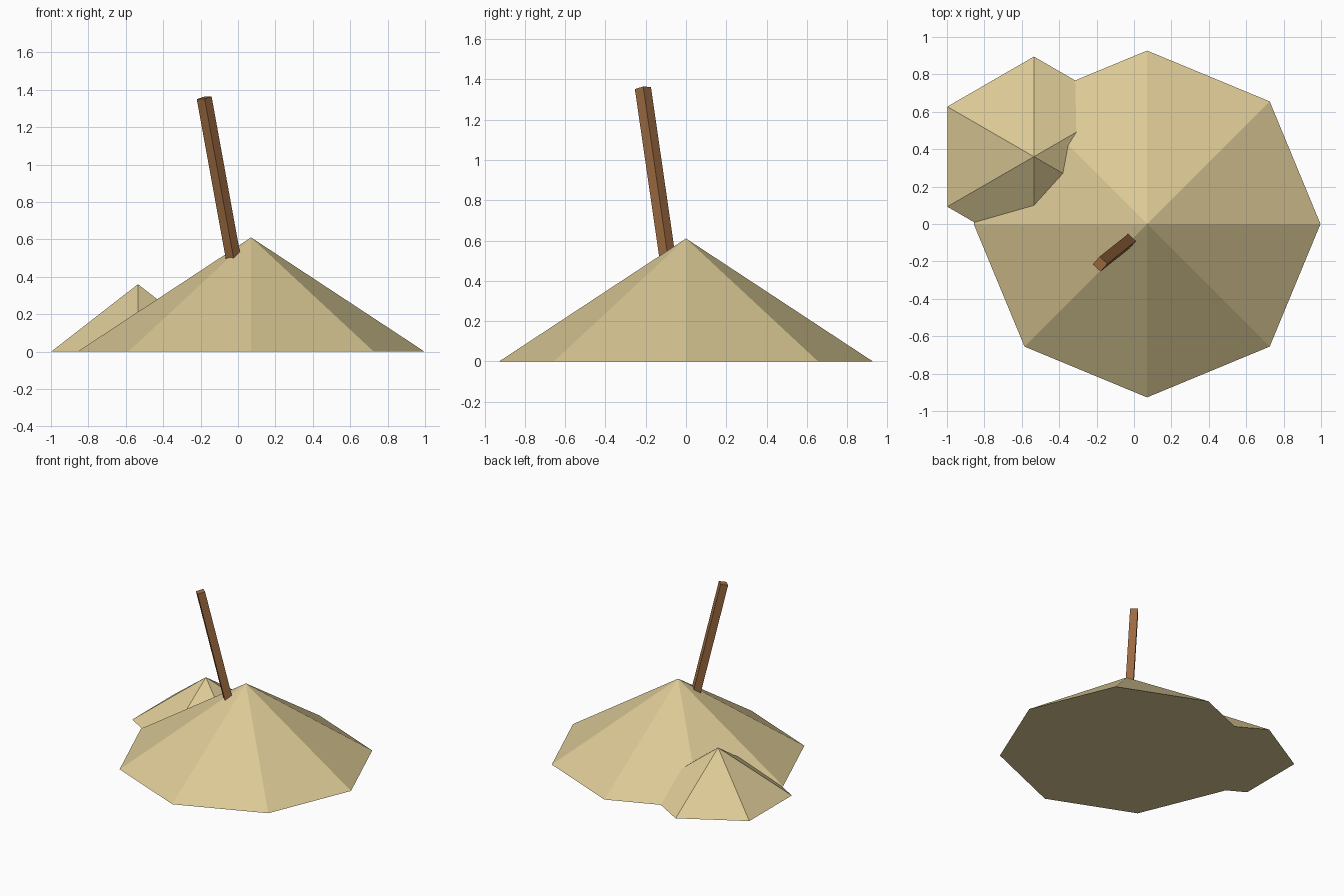
import bpy, bmesh, math
from mathutils import Vector, Matrix

if "Cube" in bpy.data.objects:
    bpy.data.objects.remove(bpy.data.objects["Cube"])


def material(name, color):
    mat = bpy.data.materials.new(name)
    mat.diffuse_color = (*color, 1)
    mat.use_nodes = True
    mat.node_tree.nodes["Principled BSDF"].inputs["Base Color"].default_value = mat.diffuse_color
    return mat


sand = material("sand", (0.708, 0.584, 0.301))
wood = material("brown wood", (0.352, 0.153, 0.054))


def make_object(name, bm, mat):
    mesh = bpy.data.meshes.new(name)
    bmesh.ops.recalc_face_normals(bm, faces=bm.faces)
    bm.to_mesh(mesh)
    bm.free()
    mesh.materials.append(mat)
    obj = bpy.data.objects.new(name, mesh)
    bpy.context.collection.objects.link(obj)
    return obj


def mound(name, x, y, radius, height, sides, start):
    """Flat-sided cone standing on the ground."""
    bm = bmesh.new()
    ring = []
    for i in range(sides):
        a = math.radians(start) + math.tau * i / sides
        ring.append(bm.verts.new((x + radius * math.cos(a), y + radius * math.sin(a), 0)))
    tip = bm.verts.new((x, y, height))
    bm.faces.new(ring)
    for i in range(sides):
        bm.faces.new((ring[i], ring[(i + 1) % sides], tip))
    return make_object(name, bm, sand)


# Sand piles
mound("large_mound", 0.07, 0, 0.927, 0.61, 8, 0)
mound("small_mound", -0.535, 0.36, 0.535, 0.36, 6, 30)

# Leaning square stick, its foot buried in the large mound
top = Vector((-0.181, -0.214, 1.357))
axis = Vector((-0.182, -0.145, 1)).normalized()
length, width = 1.05, 0.057
tilt = Vector((0, 0, 1)).rotation_difference(axis).to_matrix().to_4x4()
bm = bmesh.new()
bmesh.ops.create_cube(bm, size=1)
bm.transform(Matrix.Translation(top - axis * length / 2) @ tilt
             @ Matrix.Rotation(math.radians(48), 4, 'Z')
             @ Matrix.Diagonal((width, width, length, 1)))
make_object("leaning_stick", bm, wood)
